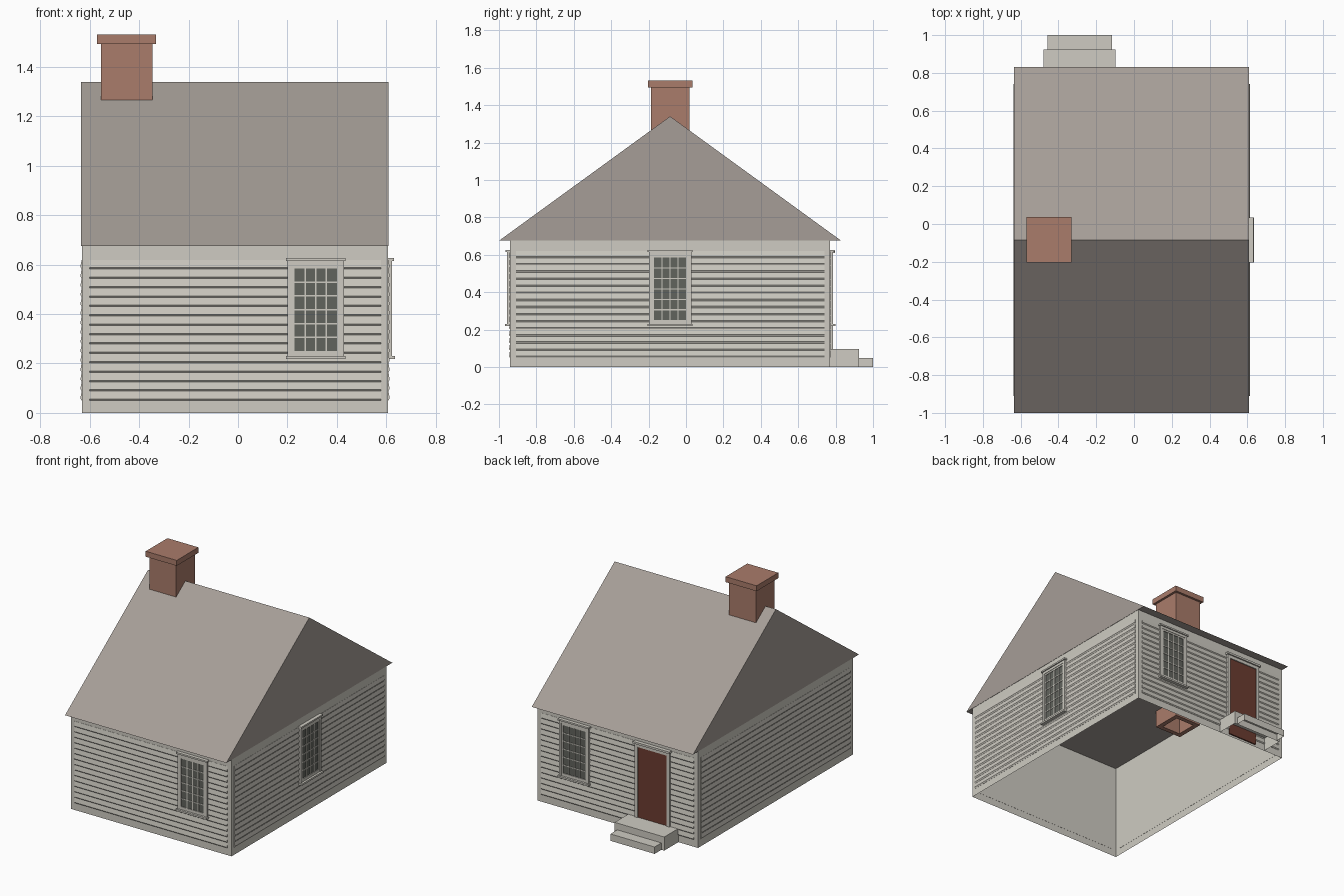
import bpy, bmesh
from math import pi
from mathutils import Matrix, Vector

cube = bpy.data.objects.get("Cube")
if cube:
    bpy.data.objects.remove(cube)


def material(name, rgb):
    m = bpy.data.materials.new(name)
    m.use_nodes = True
    m.diffuse_color = (*rgb, 1)
    m.node_tree.nodes["Principled BSDF"].inputs["Base Color"].default_value = (*rgb, 1)
    return m


PAINT = material("pale_paint", (0.62, 0.60, 0.54))
ROOF = material("roof_grey", (0.38, 0.34, 0.31))
BRICK = material("brick", (0.40, 0.20, 0.145))
DOOR = material("door_red", (0.15, 0.045, 0.03))
GLASS = material("dark_glass", (0.12, 0.125, 0.11))


def finish(name, bm, mat, matrix=Matrix()):
    bmesh.ops.recalc_face_normals(bm, faces=bm.faces)
    mesh = bpy.data.meshes.new(name)
    bm.to_mesh(mesh)
    bm.free()
    mesh.materials.append(mat)
    ob = bpy.data.objects.new(name, mesh)
    ob.matrix_world = matrix
    bpy.context.collection.objects.link(ob)
    return ob


def add_box(bm, x, y, z, open_sides=()):
    """Box from three ranges; faces pointing along open_sides are left out."""
    size = Vector((x[1] - x[0], y[1] - y[0], z[1] - z[0]))
    centre = Vector((x[0] + x[1], y[0] + y[1], z[0] + z[1])) / 2
    made = bmesh.ops.create_cube(bm, size=1, matrix=Matrix.Translation(centre) @ Matrix.Diagonal((*size, 1)))
    bm.normal_update()
    faces = {f for v in made["verts"] for f in v.link_faces}
    drop = [f for f in faces if any(f.normal.dot(Vector(d)) > 0.9 for d in open_sides)]
    bmesh.ops.delete(bm, geom=drop, context="FACES_ONLY")


def box(name, mat, x, y, z, matrix=Matrix(), open_sides=()):
    bm = bmesh.new()
    add_box(bm, x, y, z, open_sides)
    return finish(name, bm, mat, matrix)


def prism(name, mat, profile, x0, x1, matrix=Matrix()):
    """Extrude a (y, z) outline along x."""
    bm = bmesh.new()
    face = bm.faces.new([bm.verts.new((x0, y, z)) for y, z in profile])
    out = bmesh.ops.extrude_face_region(bm, geom=[face])
    moved = [g for g in out["geom"] if isinstance(g, bmesh.types.BMVert)]
    bmesh.ops.translate(bm, verts=moved, vec=(x1 - x0, 0, 0))
    return finish(name, bm, mat, matrix)


DOWN, UP, FRONT = (0, 0, -1), (0, 0, 1), (0, -1, 0)
LEFT, RIGHT, NEAR, FAR, EAVE = -0.632, 0.608, -0.94, 0.77, 0.675

# Hollow wall shell and solid roof whose underside is the ceiling
box("walls", PAINT, (LEFT, RIGHT), (NEAR, FAR), (0, EAVE), open_sides=(DOWN, UP))
prism("roof", ROOF, [(-1, EAVE), (0.83, EAVE), (-0.085, 1.34)], -0.635, 0.61)

# Wall frames: local x runs along the wall, local -y points outwards
MID_X, MID_Y = (LEFT + RIGHT) / 2, (NEAR + FAR) / 2


def wall_frame(x, y, turn):
    return Matrix.Translation((x, y, 0)) @ Matrix.Rotation(turn, 4, "Z")


WALLS = {
    "front": (wall_frame(0, NEAR, 0), LEFT, RIGHT),
    "left": (wall_frame(RIGHT, 0, pi / 2), NEAR, FAR),
    "back": (wall_frame(0, FAR, pi), -RIGHT, -LEFT),
    "right": (wall_frame(LEFT, 0, -pi / 2), -FAR, -NEAR),
}

# Lapped boards, each with a sloped lower lip
BOARDS, BOTTOM, PITCH = 15, 0.05, 0.038
for side, (frame, a, b) in WALLS.items():
    lip = 0.006 if side in ("front", "back") else 0.009
    outline = [(0.001, BOTTOM)]
    for i in range(BOARDS):
        z = BOTTOM + i * PITCH
        outline += [(-0.001, z), (-0.006, z + lip), (-0.001, z + PITCH - 0.0005)]
    outline.append((0.001, BOTTOM + BOARDS * PITCH))
    prism(side + "_siding", PAINT, outline, a + 0.03, b - 0.03, frame)


def window(side, cx):
    """Small-paned window centred at cx along its wall."""
    frame = WALLS[side][0]
    z0, z1, half = 0.25, 0.585, 0.086
    bm = bmesh.new()
    for s in (-1, 1):
        add_box(bm, sorted((cx + s * 0.098, cx + s * 0.114)), (-0.016, 0), (0.225, 0.615))
        add_box(bm, sorted((cx + s * half, cx + s * 0.099)), (-0.013, 0), (0.23, 0.6))
    add_box(bm, (cx - 0.099, cx + 0.099), (-0.016, 0), (0.597, 0.615))
    add_box(bm, (cx - half, cx + half), (-0.013, 0), (z1, 0.598))
    add_box(bm, (cx - half, cx + half), (-0.013, 0), (0.23, z0))
    add_box(bm, (cx - 0.12, cx + 0.12), (-0.024, 0), (0.615, 0.626))
    add_box(bm, (cx - 0.12, cx + 0.12), (-0.028, 0), (0.218, 0.23))
    finish(side + "_window_casing", bm, PAINT, frame)

    box(side + "_window_glass", GLASS, (cx - half, cx + half), (-0.008, -0.001), (z0, z1), frame)

    bm = bmesh.new()
    cols, rows = 4, 6
    for i in range(1, cols):
        x = cx - half + 2 * half * i / cols
        add_box(bm, (x - 0.003, x + 0.003), (-0.012, -0.007), (z0, z1))
    for j in range(1, rows):
        z = z0 + (z1 - z0) * j / rows
        add_box(bm, (cx - half, cx + half), (-0.0115, -0.007), (z - 0.003, z + 0.003))
    finish(side + "_window_bars", bm, PAINT, frame)


window("front", 0.315)
window("left", -0.085)
window("back", -0.315)

# Back door with casing
back, door_x = WALLS["back"][0], 0.287
box("door", DOOR, (door_x - 0.113, door_x + 0.113), (-0.009, 0.002), (0.015, 0.59), back)
bm = bmesh.new()
for s in (-1, 1):
    add_box(bm, sorted((door_x + s * 0.112, door_x + s * 0.135)), (-0.016, 0), (0.095, 0.61))
add_box(bm, (door_x - 0.113, door_x + 0.113), (-0.016, 0), (0.588, 0.61))
add_box(bm, (door_x - 0.142, door_x + 0.142), (-0.026, 0), (0.61, 0.624))
finish("door_casing", bm, PAINT, back)

# Hollow doorstep blocks
box("upper_step", PAINT, (-0.48, -0.097), (FAR, 0.925), (0, 0.095), open_sides=(DOWN, FRONT))
box("lower_step", PAINT, (-0.458, -0.117), (0.925, 1.0), (0, 0.048), open_sides=(DOWN, FRONT))

# Hollow chimney shaft passing through the roof, with a cap
shaft = box("chimney_shaft", BRICK, (-0.554, -0.347), (-0.187, 0.02), (0.555, 1.51), open_sides=(DOWN,))
shell = shaft.modifiers.new("brick_thickness", "SOLIDIFY")
shell.thickness = 0.045
shell.offset = -1
box("chimney_cap", BRICK, (-0.57, -0.331), (-0.203, 0.036), (1.494, 1.532))
